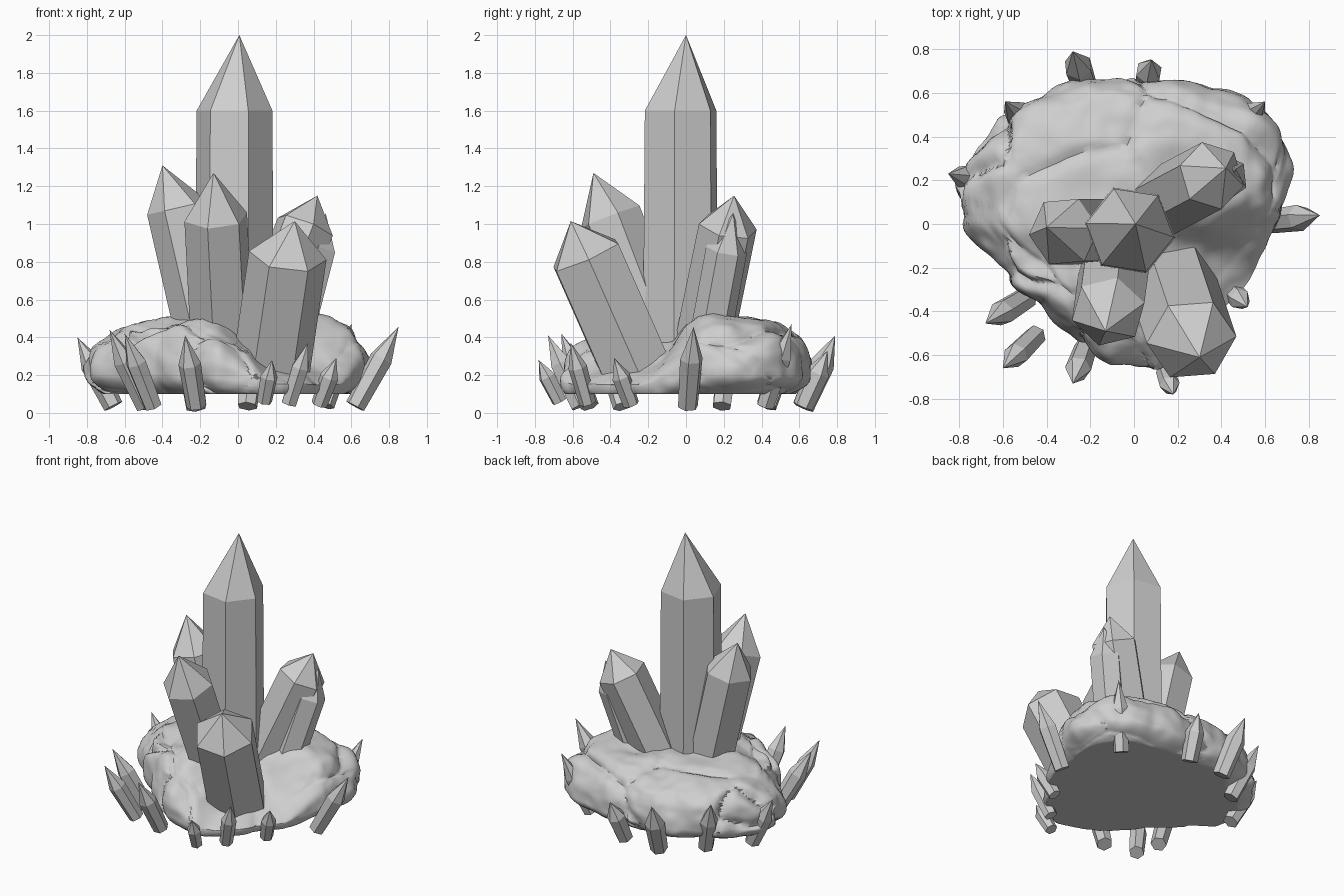
import bpy, bmesh, math
from mathutils import Vector, noise

cube = bpy.data.objects.get("Cube")
if cube:
    bpy.data.objects.remove(cube, do_unlink=True)

stone = bpy.data.materials.new("stone_grey")
stone.use_nodes = True
GREY = (0.62, 0.62, 0.62, 1)
stone.diffuse_color = GREY
stone.node_tree.nodes["Principled BSDF"].inputs["Base Color"].default_value = GREY


def add_object(name, bm):
    mesh = bpy.data.meshes.new(name)
    bm.to_mesh(mesh)
    bm.free()
    mesh.materials.append(stone)
    obj = bpy.data.objects.new(name, mesh)
    bpy.context.collection.objects.link(obj)
    return obj


def crystal(name, base, tip, radius, point, turn=0, flare=1.0, skew=(0, 0, 0)):
    """Six-sided prism from base towards tip; the point's apex is moved off axis by skew."""
    base, tip = Vector(base), Vector(tip)
    axis = tip - base
    body = axis.length - point
    bm = bmesh.new()
    bmesh.ops.create_cone(bm, cap_ends=True, segments=6, radius1=radius * flare,
                          radius2=radius, depth=body)
    top = max(bm.faces, key=lambda f: f.calc_center_median().z)
    apex = bmesh.ops.poke(bm, faces=[top])["verts"][0]
    spin = Vector((1, 0, 0)).rotation_difference(
        Vector((math.cos(math.radians(turn)), math.sin(math.radians(turn)), 0)))
    lean = Vector((0, 0, 1)).rotation_difference(axis)
    bmesh.ops.translate(bm, verts=bm.verts, vec=(0, 0, body / 2))
    bmesh.ops.rotate(bm, verts=bm.verts, matrix=(lean @ spin).to_matrix())
    bmesh.ops.translate(bm, verts=bm.verts, vec=base)
    apex.co = tip + Vector(skew)
    return add_object(name, bm)


# Rock base: footprint radius every 20 degrees, counterclockwise from +x
FOOTPRINT = [.64, .77, .80, .71, .66, .67, .70, .74, .81,
             .79, .62, .54, .57, .65, .65, .60, .57, .58]


def footprint(angle):
    step = math.degrees(angle) % 360 / 20
    i = int(step) % 18
    return FOOTPRINT[i] + (FOOTPRINT[(i + 1) % 18] - FOOTPRINT[i]) * (step - int(step))


def smooth(a, b, v):
    k = min(max((v - a) / (b - a), 0), 1)
    return k * k * (3 - 2 * k)


def rock_point(d):
    angle = math.atan2(d.y, d.x)
    spread = math.hypot(d.x, d.y)
    deg = math.degrees(angle)
    # low sloping apron at the front left, bulky boulders elsewhere
    apron = smooth(-112, -68, deg) * (1 - smooth(-26, 10, deg))
    if d.z >= 0:
        t = spread ** 0.65
        bulky = 0.2 + 0.3 * d.z ** 0.65
        sloped = 0.15 + 0.34 * (1 - t)
        z = bulky + (sloped - bulky) * apron
    else:
        # undercut sides closing to a flat underside
        t = spread
        z = max(0.1, 0.2 - 0.05 * apron + d.z * 0.19)
    r = footprint(angle) * t
    p = Vector((r * math.cos(angle), r * math.sin(angle), z))
    # boulder cells that swell or sink, parted by creases, then gentle roughness
    warp = noise.noise_vector(p * 2.5) * 0.08
    dist, cells = noise.voronoi((p + warp) * 2.1)
    gap = max(dist[1] - dist[0], 0)
    cell_swell = 0.09 * noise.noise(cells[0] * 3.7) * smooth(0, 0.14, gap)
    crease = 0.045 * math.exp(-gap / 0.09)
    swell = 1 + (0.02 + cell_swell - crease) * (1 - 0.7 * apron)
    swell += 0.05 * noise.noise(p * 5) + 0.015 * noise.noise(p * 13)
    lift = 1 + (swell - 1) * 1.7
    return Vector((p.x * swell, p.y * swell, 0.1 + (z - 0.1) * lift))


bm = bmesh.new()
bmesh.ops.create_icosphere(bm, subdivisions=6, radius=1)
for v in bm.verts:
    v.co = rock_point(v.co.normalized())
rock = add_object("rock_base", bm)
bpy.ops.object.select_all(action="DESELECT")
rock.select_set(True)
bpy.context.view_layer.objects.active = rock
bpy.ops.object.shade_smooth_by_angle(angle=math.radians(50))

# Large crystals
crystal("main_crystal", (-.02, -.03, .2), (-.018, -.028, 2), .203, .4, 21, 1.05,
        (.025, .028, 0))
crystal("right_crystal", (-.14, -.035, .3), (-.37, -.035, 1.3), .165, .22, 35,
        skew=(-.03, .02, .01))
crystal("front_right_crystal", (-.08, -.12, .3), (-.13, -.49, 1.27), .172, .25, 45)
crystal("front_left_crystal", (.17, -.25, .2), (.29, -.61, 1.015), .207, .2, 33,
        skew=(.01, 0, 0))
crystal("left_crystal", (.09, .08, .3), (.42, .255, 1.15), .16, .18, 15)
crystal("outer_left_crystal", (.27, .11, .3), (.465, .25, 1.055), .11, .2, 5)

# Small crystals ringing the rock: foot, tip, radius
SMALL = [
    ((.62, .01, .035), (.85, .04, .455), .062),
    ((-.66, .19, .035), (-.85, .23, .4), .06),
    ((-.49, -.335, .035), (-.68, -.455, .44), .06),
    ((-.45, -.51, .035), (-.6, -.66, .42), .057),
    ((-.22, -.56, .035), (-.28, -.73, .41), .06),
    ((.14, -.67, .06), (.18, -.78, .28), .046),
    ((.27, -.52, .05), (.37, -.61, .37), .05),
    ((.43, -.29, .045), (.52, -.38, .29), .05),
    ((.46, .42, .04), (.6, .56, .47), .058),
    ((.05, .62, .035), (.08, .75, .33), .062),
    ((-.22, .62, .03), (-.28, .79, .41), .066),
    ((-.46, .43, .035), (-.59, .56, .42), .06),
]
for n, (foot, tip, radius) in enumerate(SMALL, 1):
    point = 0.4 * (Vector(tip) - Vector(foot)).length
    crystal(f"small_crystal_{n}", foot, tip, radius, point, n * 17, 0.88)
